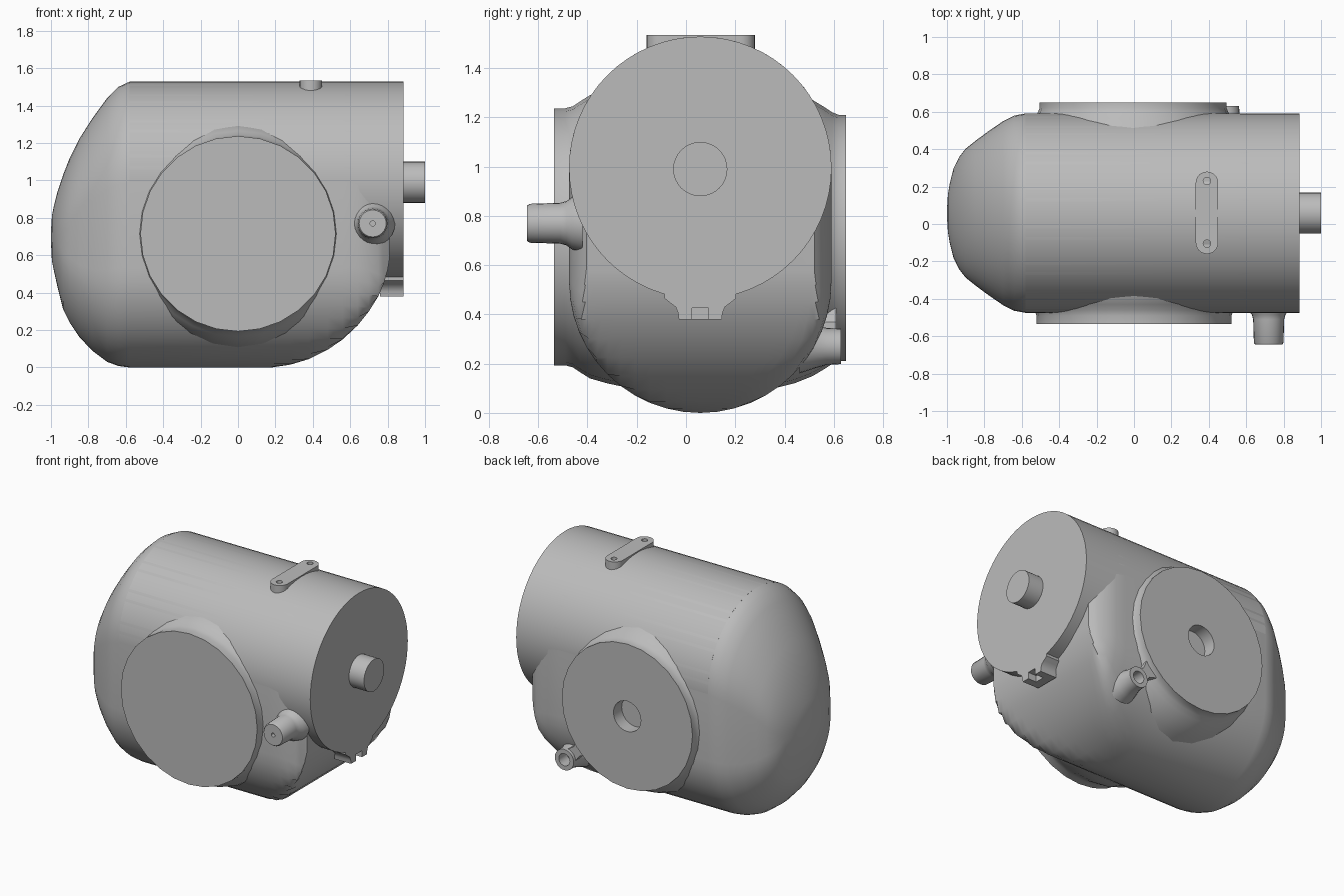
import bpy, bmesh, math
from mathutils import Vector

cube = bpy.data.objects.get("Cube")
if cube:
    bpy.data.objects.remove(cube)

grey = bpy.data.materials.new("plain grey")
grey.use_nodes = True
colour = (0.5, 0.5, 0.5, 1)
grey.diffuse_color = colour
grey.node_tree.nodes["Principled BSDF"].inputs["Base Color"].default_value = colour

CY, R = 0.058, 0.533      # centre line and radius of the tank
ZU, ZL = 0.995, 0.533     # upper and lower section centres


def finish(name, bm, angle=35):
    bmesh.ops.remove_doubles(bm, verts=bm.verts, dist=0.0002)
    bmesh.ops.dissolve_degenerate(bm, edges=bm.edges, dist=0.0001)
    bmesh.ops.recalc_face_normals(bm, faces=bm.faces)
    mesh = bpy.data.meshes.new(name)
    bm.to_mesh(mesh)
    bm.free()
    obj = bpy.data.objects.new(name, mesh)
    bpy.context.collection.objects.link(obj)
    mesh.materials.append(grey)
    smooth(obj, angle)
    return obj


def select(obj):
    bpy.ops.object.select_all(action="DESELECT")
    obj.select_set(True)
    bpy.context.view_layer.objects.active = obj


def smooth(obj, angle=35):
    select(obj)
    bpy.ops.object.shade_smooth_by_angle(angle=math.radians(angle))


def loft(name, rings, angle=35):
    """Skin a list of equal closed rings and cap both ends."""
    bm = bmesh.new()
    loops = [[bm.verts.new(p) for p in ring] for ring in rings]
    n = len(loops[0])
    for a, b in zip(loops, loops[1:]):
        for i in range(n):
            j = (i + 1) % n
            bm.faces.new((a[i], a[j], b[j], b[i]))
    bm.faces.new(loops[0])
    bm.faces.new(loops[-1])
    return finish(name, bm, angle)


def lathe(name, profile, origin, axis, sides=32):
    """Revolve (radius, height) points about an axis through origin."""
    rot = Vector((0, 0, 1)).rotation_difference(Vector(axis))
    rings = []
    for r, h in profile:
        r = max(r, 0.0005)
        turn = [math.tau * i / sides for i in range(sides)]
        rings.append([Vector(origin) + rot @ Vector((r * math.cos(t), r * math.sin(t), h)) for t in turn])
    return loft(name, rings)


def cut(obj, cutter):
    select(obj)
    mod = obj.modifiers.new("cut", "BOOLEAN")
    mod.operation, mod.solver, mod.object = "DIFFERENCE", "EXACT", cutter
    bpy.ops.object.modifier_apply(modifier=mod.name)
    bpy.data.objects.remove(cutter)
    smooth(obj)


def prism(name, outline, plane_point, lo, hi):
    """Extrude a 2D outline between two heights."""
    return loft(name, [[plane_point(a, b, h) for a, b in outline] for h in (lo, hi)])


def section(x, w, top, bottom, floor=0.0, n=24):
    """Upright stadium section, cut flat below the floor height."""
    ring = []
    for centre, start in ((top - w, 0), (bottom + w, math.pi)):
        for i in range(n + 1):
            t = start + math.pi * i / n
            ring.append((x, CY + w * math.cos(t), max(centre + w * math.sin(t), floor)))
    return ring


# Tank: domed left end, straight middle, swept-up lower right end
dome = [(-1, 0.02, 0.73, 0.67), (-0.995, 0.10, 0.81, 0.57), (-0.985, 0.16, 0.86, 0.52),
        (-0.965, 0.24, 0.94, 0.43), (-0.935, 0.30, 1.03, 0.31), (-0.90, 0.345, 1.12, 0.24),
        (-0.85, 0.385, 1.22, 0.165), (-0.78, 0.437, 1.33, 0.09), (-0.70, 0.492, 1.44, 0.03),
        (-0.64, 0.522, 1.50, 0.008), (-0.58, R, ZU + R, 0)]
heel = [(0.18, 0), (0.28, 0.015), (0.38, 0.045), (0.48, 0.095), (0.56, 0.15), (0.64, 0.225),
        (0.70, 0.30), (0.75, 0.38), (0.78, 0.45), (0.80, 0.52), (0.81, 0.58)]
rings = [section(*d) for d in dome]
for x, floor in heel:
    w = R - 0.07 * max(0, (x - 0.62) / 0.19) ** 2
    rings.append(section(x, w, ZU + w, 0, floor))
tank = loft("tank_body", rings)

# Upper barrel with its flat end and drive shaft
lathe("upper_barrel", [(R, -0.58), (R, 0.885)], (0, CY, ZU), (1, 0, 0), 64)
lathe("end_shaft", [(0.11, 0.86), (0.11, 1.0)], (0, CY, 0.99), (1, 0, 0))

# Front flange and rear flange, flared where they meet the tank
lathe("front_flange", [(0.61, 0.25), (0.595, 0.32), (0.575, 0.39), (0.55, 0.43), (0.53, 0.46),
                       (0.522, 0.49), (0.522, 0.535)], (0, 0, 0.715), (0, -1, 0), 28)
rear = lathe("rear_flange", [(0.61, 0.36), (0.59, 0.44), (0.56, 0.515), (0.53, 0.565), (0.51, 0.595),
                             (0.50, 0.62), (0.50, 0.65)], (-0.005, 0, 0.71), (0, 1, 0), 28)
for part in (tank, rear, bpy.data.objects["upper_barrel"]):
    cut(part, lathe("cutter", [(0.105, 0.56), (0.105, 0.7)], (-0.005, 0, 0.71), (0, 1, 0), 24))

# Front spigot with a pin hole
lathe("front_spigot", [(0.12, 0.42), (0.105, 0.465), (0.09, 0.485), (0.083, 0.51), (0.079, 0.635),
                       (0.072, 0.645), (0.014, 0.645), (0.014, 0.61)], (0.72, 0, 0.77), (0, -1, 0), 24)

# Rear drain boss and the web joining it to the flange
boss = (0.49, 0, 0.27)
lathe("drain_boss", [(0.11, 0.46), (0.09, 0.52), (0.075, 0.57), (0.072, 0.63), (0.042, 0.63),
                     (0.042, 0.54)], boss, (0, 1, 0), 24)
direction = (Vector((-0.005, 0, 0.71)) - Vector(boss)).normalized()
side = direction.cross(Vector((0, 1, 0)))
prism("drain_web", [(0.05, -0.045), (0.11, -0.035), (0.22, -0.09), (0.22, 0.09), (0.11, 0.035), (0.05, 0.045)],
      lambda a, b, h: Vector(boss) + direction * a + side * b + Vector((0, h, 0)), 0.42, 0.61)

# Top lug with two bolt holes
lug_outline = []
for i in range(26):
    t = math.pi * (i % 13) / 12 + (math.pi if i > 12 else 0)
    y = 0.22 if i < 13 else -0.10
    lug_outline.append((0.39 + 0.06 * math.cos(t), y + 0.06 * math.sin(t)))
lug = prism("top_lug", lug_outline, lambda a, b, h: (a, b, h), 1.42, 1.535)
for y in (0.23, -0.105):
    cut(lug, lathe("cutter", [(0.02, 1.5), (0.02, 1.6)], (0.39, y, 0), (0, 0, 1), 16))

# Slotted tab under the barrel end, with filleted shoulders
half = [(0.145, 0.0), (0.12, 0.02), (0.10, 0.035), (0.09, 0.06), (0.087, 0.085)]
tab_outline = [(y, 0.465 - d) for y, d in half] + [(-y, 0.465 - d) for y, d in reversed(half)]
tab_outline += [(-0.145, 0.56), (0.145, 0.56)]
tab = prism("end_tab", tab_outline, lambda a, b, h: (h, CY + a, b), 0.76, 0.885)
slot = [(-0.034, 0.3), (0.034, 0.3), (0.034, 0.425), (-0.034, 0.425)]
cut(tab, prism("cutter", slot, lambda a, b, h: (h, CY + a, b), 0.82, 0.95))
